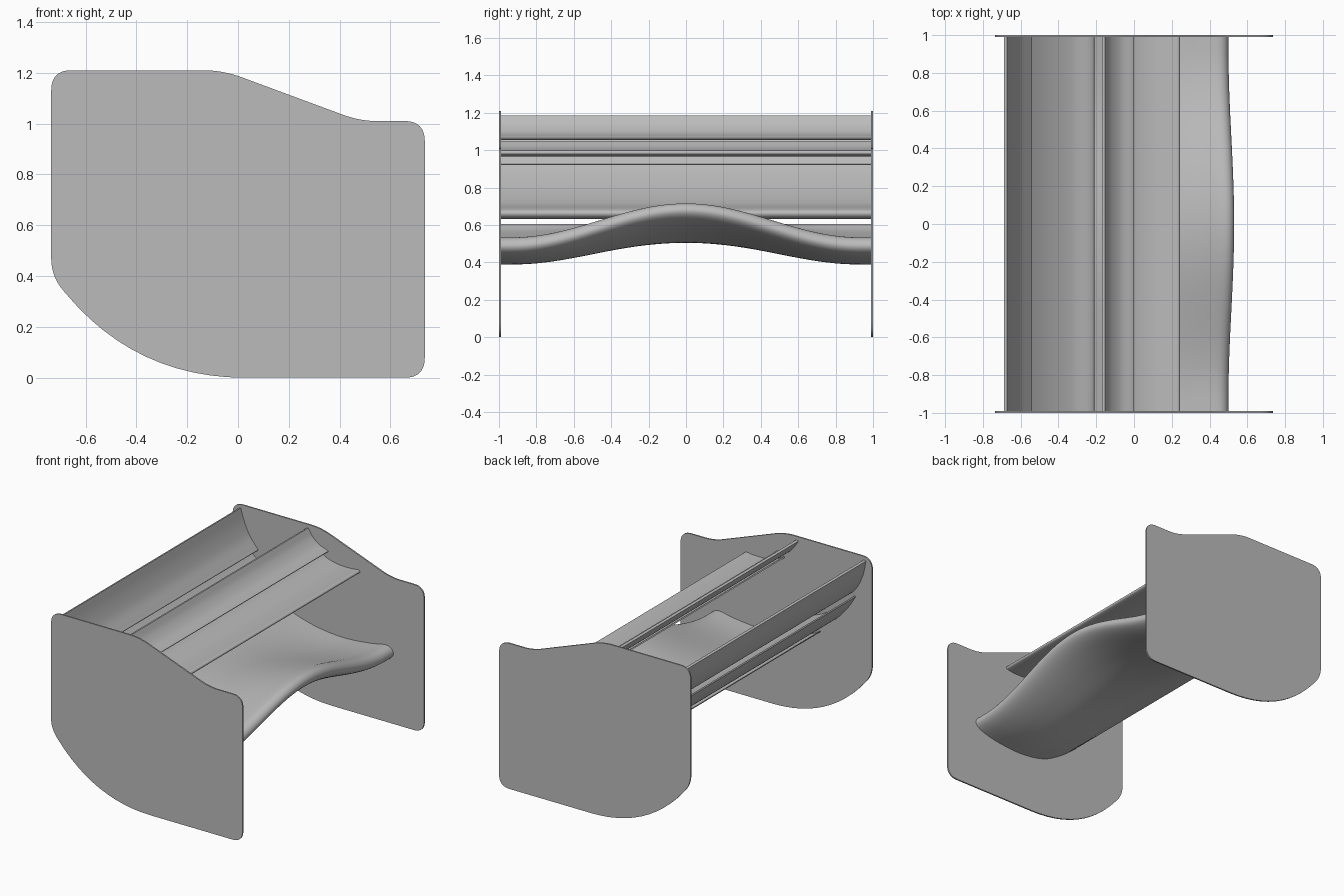
import bpy, bmesh, math
from mathutils import Vector

cube = bpy.data.objects.get("Cube")
if cube:
    bpy.data.objects.remove(cube)

grey = bpy.data.materials.new("satin grey")
grey.use_nodes = True
GREY = (0.5, 0.5, 0.5, 1)
grey.diffuse_color = GREY
grey.node_tree.nodes["Principled BSDF"].inputs["Base Color"].default_value = GREY

PLATE = 0.01          # end plate thickness
SPAN = 1 - PLATE      # half span of the wing elements


def spline(points, steps=6):
    """Smooth open curve through the given points."""
    p = [Vector(q) for q in points]
    p = [2 * p[0] - p[1]] + p + [2 * p[-1] - p[-2]]
    out = []
    for a, b, c, d in zip(p, p[1:], p[2:], p[3:]):
        for i in range(steps):
            t = i / steps
            out.append(0.5 * (2 * b + (c - a) * t + (2 * a - 5 * b + 4 * c - d) * t ** 2
                              + (3 * b - a - 3 * c + d) * t ** 3))
    return out + [p[-2]]


def rounded(corners, steps=12):
    """Closed outline whose corners (x, z, cut) are rounded."""
    out = []
    for i, (x, z, cut) in enumerate(corners):
        p = Vector((x, z))
        before = Vector(corners[i - 1][:2])
        after = Vector(corners[(i + 1) % len(corners)][:2])
        a = p + (before - p).normalized() * cut
        b = p + (after - p).normalized() * cut
        for k in range(steps + 1):
            t = k / steps
            out.append(a * (1 - t) ** 2 + p * 2 * t * (1 - t) + b * t ** 2)
    return out


def loft(name, section, stations, shape=lambda x, z, y: (x, z)):
    """Skin a closed x-z section along the y stations."""
    bm = bmesh.new()
    rings = []
    for y in stations:
        ring = []
        for x, z in section:
            px, pz = shape(x, z, y)
            ring.append(bm.verts.new((px, y, pz)))
        rings.append(ring)
    n = len(section)
    for r, s in zip(rings, rings[1:]):
        for i in range(n):
            j = (i + 1) % n
            bm.faces.new((r[i], r[j], s[j], s[i]))
    bm.faces.new(rings[0])
    bm.faces.new(rings[-1])
    bmesh.ops.recalc_face_normals(bm, faces=bm.faces)
    mesh = bpy.data.meshes.new(name)
    bm.to_mesh(mesh)
    bm.free()
    mesh.materials.append(grey)
    obj = bpy.data.objects.new(name, mesh)
    bpy.context.collection.objects.link(obj)
    bpy.ops.object.select_all(action='DESELECT')
    obj.select_set(True)
    bpy.context.view_layer.objects.active = obj
    bpy.ops.object.shade_smooth_by_angle(angle=math.radians(35))
    return obj


# End plates
plate = rounded([(-0.735, 1.21, 0.08), (-0.06, 1.21, 0.08), (0.48, 1.01, 0.07),
                 (0.735, 1.01, 0.08), (0.735, 0, 0.08), (-0.4, 0, 0.43),
                 (-0.735, 0.40, 0.07)])
loft("front_end_plate", plate, (-1, -SPAN))
loft("back_end_plate", plate, (SPAN, 1))

# Main plane: its nose rises in a wave towards the middle of the span
main = spline([(-0.34, 0.604), (-0.26, 0.562), (-0.08, 0.515), (0.12, 0.497), (0.32, 0.513),
               (0.43, 0.533), (0.48, 0.522), (0.5, 0.485), (0.475, 0.45), (0.4, 0.42),
               (0.27, 0.397), (0.1, 0.39), (-0.08, 0.425), (-0.23, 0.51), (-0.34, 0.597)])


def wave(x, z, y):
    lift = 0.5 + 0.5 * math.cos(math.pi * min(abs(y) / 0.93, 1))
    t = min(max((x + 0.34) / 0.84, 0), 1)
    return x + 0.03 * lift * t, z + 0.19 * lift * t ** 0.7


STATIONS = 48
loft("main_plane", main, [SPAN * (2 * i / STATIONS - 1) for i in range(STATIONS + 1)], wave)

# Straight elements: trailing edge, pressure side, nose, suction side
elements = {
    "middle_flap": [(-0.605, 0.92), (-0.55, 0.865), (-0.45, 0.785), (-0.33, 0.715),
                    (-0.235, 0.685), (-0.21, 0.665), (-0.225, 0.64), (-0.28, 0.632),
                    (-0.36, 0.652), (-0.46, 0.72), (-0.55, 0.82), (-0.61, 0.912)],
    "top_flap": [(-0.672, 1.185), (-0.645, 1.1), (-0.605, 1.015), (-0.555, 0.95),
                 (-0.54, 0.93), (-0.555, 0.92), (-0.59, 0.942), (-0.635, 1.005),
                 (-0.67, 1.09), (-0.688, 1.18)],
    "upper_wing": [(-0.06, 1.045), (0.0, 1.012), (0.09, 0.993), (0.18, 0.993),
                   (0.23, 0.998), (0.243, 0.987), (0.23, 0.975), (0.16, 0.966),
                   (0.07, 0.972), (-0.01, 1.0), (-0.066, 1.039)],
    "upper_flap": [(-0.153, 1.185), (-0.12, 1.135), (-0.07, 1.093), (-0.015, 1.073),
                   (0.0, 1.064), (-0.015, 1.055), (-0.06, 1.062), (-0.11, 1.098),
                   (-0.15, 1.148), (-0.17, 1.18)],
}
for name, points in elements.items():
    loft(name, spline(points), (-SPAN, SPAN))
